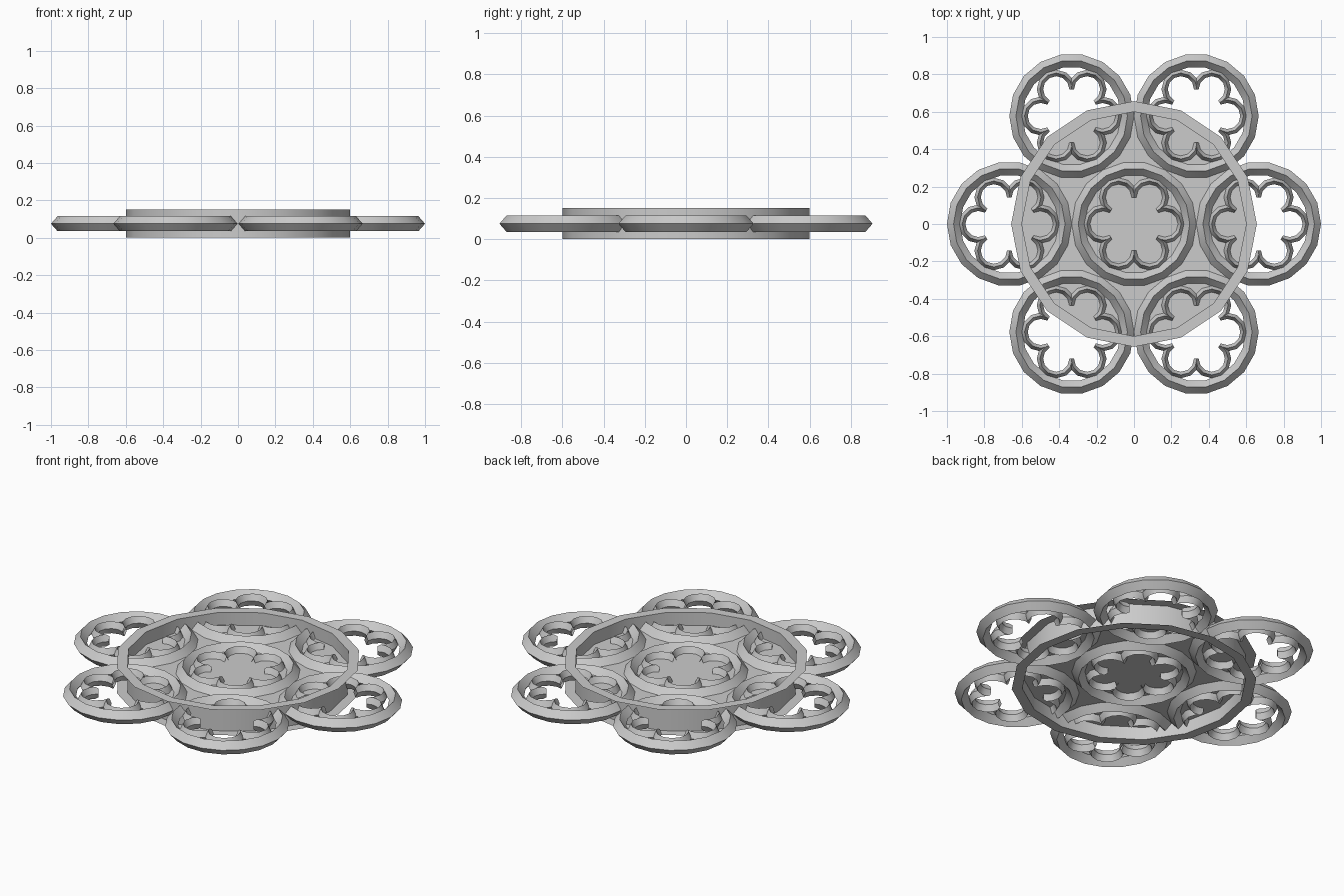
import bpy, bmesh
from math import sin, cos, pi, radians

if "Cube" in bpy.data.objects:
    bpy.data.objects.remove(bpy.data.objects["Cube"])

ZC = 0.075            # mid height of the window
R = 1 / 3             # outer radius of each small rose


def make(name, bm, angle=30):
    bmesh.ops.remove_doubles(bm, verts=bm.verts, dist=1e-5)
    bmesh.ops.recalc_face_normals(bm, faces=bm.faces)
    me = bpy.data.meshes.new(name)
    bm.to_mesh(me)
    bm.free()
    ob = bpy.data.objects.new(name, me)
    bpy.context.collection.objects.link(ob)
    bpy.ops.object.select_all(action='DESELECT')
    ob.select_set(True)
    bpy.context.view_layer.objects.active = ob
    bpy.ops.object.shade_smooth_by_angle(angle=radians(angle))
    return ob


def sweep(bm, cx, cy, profile, a0, a1, n, closed_profile=True):
    """Turn an (r, z) profile about a vertical axis at (cx, cy)."""
    rows = []
    for i in range(n + 1):
        a = a0 + (a1 - a0) * i / n
        rows.append([bm.verts.new((cx + r * cos(a), cy + r * sin(a), z)) for r, z in profile])
    m = len(profile)
    for p, q in zip(rows, rows[1:]):
        for j in range(m if closed_profile else m - 1):
            k = (j + 1) % m
            bm.faces.new((p[j], p[k], q[k], q[j]))


def diamond(r_in, r_out, h):
    mid = (r_in + r_out) / 2
    return [(r_out, ZC), (mid, ZC + h), (r_in, ZC), (mid, ZC - h)]


# Flanged rim: vertical wall with flat lips above and below
bm = bmesh.new()
sweep(bm, 0, 0, [(0.657, 0.15), (0.6, 0.15), (0.6, 0), (0.657, 0)], 0, 2 * pi, 16, False)
make("rim", bm)

# Pane across the middle of the rim
bm = bmesh.new()
bmesh.ops.create_circle(bm, cap_ends=True, segments=16, radius=0.6)
bmesh.ops.translate(bm, verts=bm.verts, vec=(0, 0, ZC))
make("pane", bm)

# Seven roses: a ring with six cusped lobes inside
centres = [(0, 0)] + [(2 * R * cos(k * pi / 3), 2 * R * sin(k * pi / 3)) for k in range(6)]
D = 0.165             # distance of lobe centres from rose centre
for n, (cx, cy) in enumerate(centres):
    bm = bmesh.new()
    sweep(bm, cx, cy, diamond(0.263, R, 0.04), 0, 2 * pi, 18)
    make(f"rose_ring_{n}", bm)

    bm = bmesh.new()
    for k in range(6):
        a = k * pi / 3
        sweep(bm, cx + D * cos(a), cy + D * sin(a), diamond(0.07, 0.104, 0.035),
              a - radians(120), a + radians(120), 8)
    # trim each lobe to its own sixth so neighbours meet in a cusp
    out = bmesh.new()
    for k in range(6):
        a = k * pi / 3
        part = bmesh.new()
        sweep(part, cx + D * cos(a), cy + D * sin(a), diamond(0.07, 0.104, 0.035),
              a - radians(120), a + radians(120), 8)
        for s in (-1, 1):
            b = a + s * pi / 6
            bmesh.ops.bisect_plane(part, geom=part.verts[:] + part.edges[:] + part.faces[:],
                                   plane_co=(cx, cy, 0), plane_no=(-s * sin(b), s * cos(b), 0),
                                   clear_outer=True)
        tmp = bpy.data.meshes.new("tmp")
        part.to_mesh(tmp)
        part.free()
        out.from_mesh(tmp)
        bpy.data.meshes.remove(tmp)
    bm.free()
    make(f"rose_lobes_{n}", out, 35)
